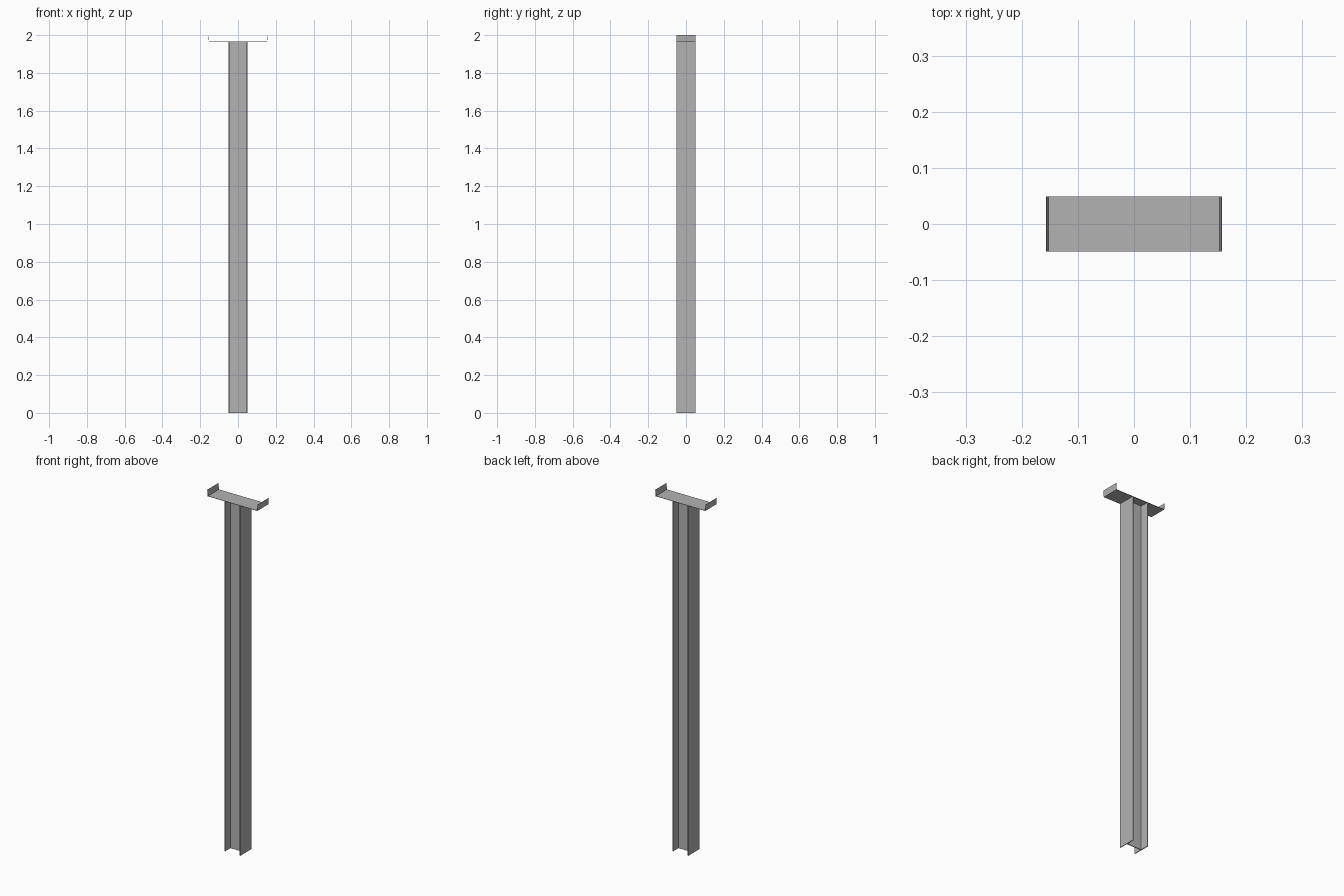
import bpy

if "Cube" in bpy.data.objects:
    bpy.data.objects.remove(bpy.data.objects["Cube"])

steel = bpy.data.materials.new("grey_steel")
steel.diffuse_color = (0.45, 0.45, 0.45, 1)
steel.use_nodes = True
steel.node_tree.nodes["Principled BSDF"].inputs["Base Color"].default_value = steel.diffuse_color

HALF = 0.049      # half depth of beam and bracket
TOP = 1.964       # underside of bracket


def prism(name, outline, place, lo, hi):
    """Extrude a closed 2D outline from lo to hi; place maps (u, v, w) to xyz."""
    n = len(outline)
    verts = [place(u, v, w) for w in (lo, hi) for u, v in outline]
    faces = [tuple(range(n))[::-1], tuple(range(n, 2 * n))]
    faces += [(i, (i + 1) % n, n + (i + 1) % n, n + i) for i in range(n)]
    mesh = bpy.data.meshes.new(name)
    mesh.from_pydata(verts, [], faces)
    mesh.materials.append(steel)
    obj = bpy.data.objects.new(name, mesh)
    bpy.context.collection.objects.link(obj)
    return obj


# H-section column: flanges across x, web along x
F, W = 0.045, 0.002   # inner flange face, half web thickness
right = [(F, -W), (F, -HALF), (HALF, -HALF), (HALF, HALF), (F, HALF), (F, W)]
left = [(-x, -y) for x, y in right]
prism("column", right + left, lambda u, v, w: (u, v, w), 0, TOP)

# Thin U-shaped bracket with slightly flared lips
T = 0.0015
half = [(0.154, TOP), (0.157, 2.0), (0.157 - T, 2.0), (0.154 - T, TOP + T)]
channel = half + [(-x, z) for x, z in reversed(half)]
prism("top_bracket", channel, lambda u, v, w: (u, -w, v), -HALF, HALF)
